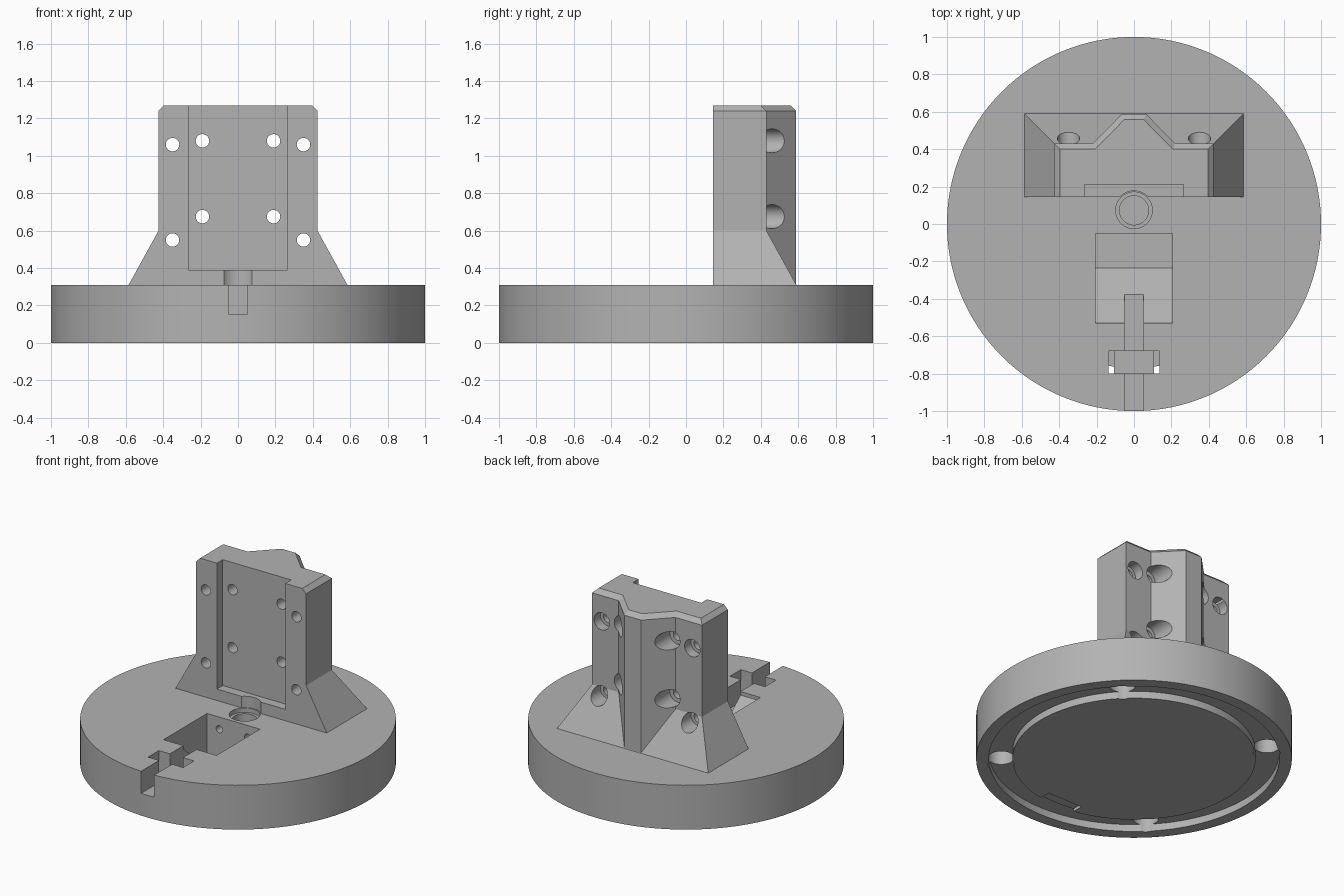
import bpy, bmesh, math
from mathutils import Matrix

if "Cube" in bpy.data.objects:
    bpy.data.objects.remove(bpy.data.objects["Cube"], do_unlink=True)

grey = bpy.data.materials.new("matte_grey")
grey.use_nodes = True
grey.diffuse_color = (0.45, 0.45, 0.45, 1)
grey.node_tree.nodes["Principled BSDF"].inputs["Base Color"].default_value = grey.diffuse_color

BASE_TOP = 0.31
TOP = 1.27
FRONT = 0.145


def finish(name, bm):
    bmesh.ops.recalc_face_normals(bm, faces=bm.faces)
    mesh = bpy.data.meshes.new(name)
    bm.to_mesh(mesh)
    bm.free()
    mesh.materials.append(grey)
    ob = bpy.data.objects.new(name, mesh)
    bpy.context.collection.objects.link(ob)
    return ob


def loft(name, rings):
    """Solid through closed rings with equal point counts."""
    bm = bmesh.new()
    loops = [[bm.verts.new(p) for p in ring] for ring in rings]
    n = len(loops[0])
    for a, b in zip(loops, loops[1:]):
        for i in range(n):
            j = (i + 1) % n
            bm.faces.new((a[i], a[j], b[j], b[i]))
    bm.faces.new(loops[0])
    bm.faces.new(loops[-1])
    return finish(name, bm)


def box(name, x0, x1, y0, y1, z0, z1):
    rect = [(x0, y0), (x1, y0), (x1, y1), (x0, y1)]
    return loft(name, [[(x, y, z) for x, y in rect] for z in (z0, z1)])


def rod(name, x, y, r, z0, z1, sides=32):
    """Upright cylinder."""
    bm = bmesh.new()
    bmesh.ops.create_cone(bm, cap_ends=True, segments=sides, radius1=r, radius2=r,
                          depth=z1 - z0, matrix=Matrix.Translation((x, y, (z0 + z1) / 2)))
    return finish(name, bm)


def bore(x, z, r, y0, y1):
    """Cylinder lying along y."""
    bm = bmesh.new()
    m = Matrix.Translation((x, (y0 + y1) / 2, z)) @ Matrix.Rotation(math.pi / 2, 4, 'X')
    bmesh.ops.create_cone(bm, cap_ends=True, segments=32, radius1=r, radius2=r,
                          depth=y1 - y0, matrix=m)
    return finish("bore_cutter", bm)


def combine(target, other, operation='DIFFERENCE'):
    mod = target.modifiers.new("combine", 'BOOLEAN')
    mod.operation = operation
    mod.solver = 'EXACT'
    mod.object = other
    bpy.context.view_layer.update()
    with bpy.context.temp_override(object=target, active_object=target):
        bpy.ops.object.modifier_apply(modifier=mod.name)
    bpy.data.objects.remove(other, do_unlink=True)


# Round base with locating groove underneath
base = rod("round_base", 0, 0, 1, 0, BASE_TOP, 128)
groove = rod("groove_cutter", 0, 0, 0.92, -0.1, 0.05, 128)
combine(groove, rod("groove_core", 0, 0, 0.77, -0.2, 0.2, 128))
combine(base, groove)
for k in range(4):
    a = math.radians(45 + 90 * k)
    combine(base, rod("foot_hole", 0.845 * math.cos(a), 0.845 * math.sin(a), 0.083, -0.1, 0.15))

# Ramped pocket in front of the tower
pocket = [(-0.05, 0.035), (-0.05, 0.5), (-0.53, 0.5), (-0.53, 0.285), (-0.235, 0.035)]
combine(base, loft("pocket_cutter", [[(x, y, z) for y, z in pocket] for x in (-0.205, 0.205)]))
for x in (-0.11, 0.11):
    combine(base, bore(x, 0.225, 0.025, -0.1, 0.2))

# Cable slot with a cross pocket and its shallow notch below
combine(base, box("slot_cutter", -0.05, 0.05, -1.1, -0.36, 0.155, 0.5))
combine(base, box("cross_cutter", -0.11, 0.11, -0.8, -0.68, 0.12, 0.5))
for x in (-0.122, 0.122):
    combine(base, box("wing_cutter", x - 0.014, x + 0.014, -0.8, -0.68, 0.035, 0.5))
combine(base, box("notch_cutter", -0.135, 0.135, -0.8, -0.68, -0.1, 0.02))

# Stepped vertical hole
combine(base, rod("hole_step", 0, 0.073, 0.098, 0.28, 0.5))
combine(base, rod("hole_deep", 0, 0.073, 0.078, 0.06, 0.5))


def outline(side, back, ridge_x, ridge_y, foot_x, z):
    half = [(side, FRONT), (side, back), (foot_x, back), (ridge_x, ridge_y)]
    return [(x, y, z) for x, y in half] + [(-x, y, z) for x, y in reversed(half)]


# Ribbed tower with chamfered top
tower = loft("tower", [
    outline(0.425, 0.43, 0.065, 0.588, 0.22, BASE_TOP),
    outline(0.425, 0.43, 0.065, 0.588, 0.22, TOP - 0.03),
    outline(0.395, 0.40, 0.052, 0.558, 0.207, TOP)])

# Flared foot of the tower
flare = loft("flare", [
    [(-x, FRONT, z), (x, FRONT, z), (x, y, z), (-x, y, z)]
    for x, y, z in ((0.585, 0.59, BASE_TOP), (0.425, 0.43, 0.6))])
combine(tower, flare, 'UNION')

# Front recess and hole clearance
combine(tower, box("recess_cutter", -0.265, 0.265, 0, 0.21, 0.39, 1.5))
combine(tower, rod("clearance_cutter", 0, 0.073, 0.104, 0.2, 0.392))

# Counterbored mounting holes
for side in (-1, 1):
    for x, z, wide in ((0.35, 1.06, 0.06), (0.35, 0.55, 0.06),
                       (0.19, 1.08, 0.064), (0.19, 0.675, 0.064)):
        combine(tower, bore(side * x, z, 0.036, 0, 0.8))
        combine(tower, bore(side * x, z, wide, 0.36, 0.8))

# Smooth the round walls and keep edges crisp
for ob in (base, tower):
    bpy.ops.object.select_all(action='DESELECT')
    ob.select_set(True)
    bpy.context.view_layer.objects.active = ob
    bpy.ops.object.shade_smooth_by_angle(angle=math.radians(25))
